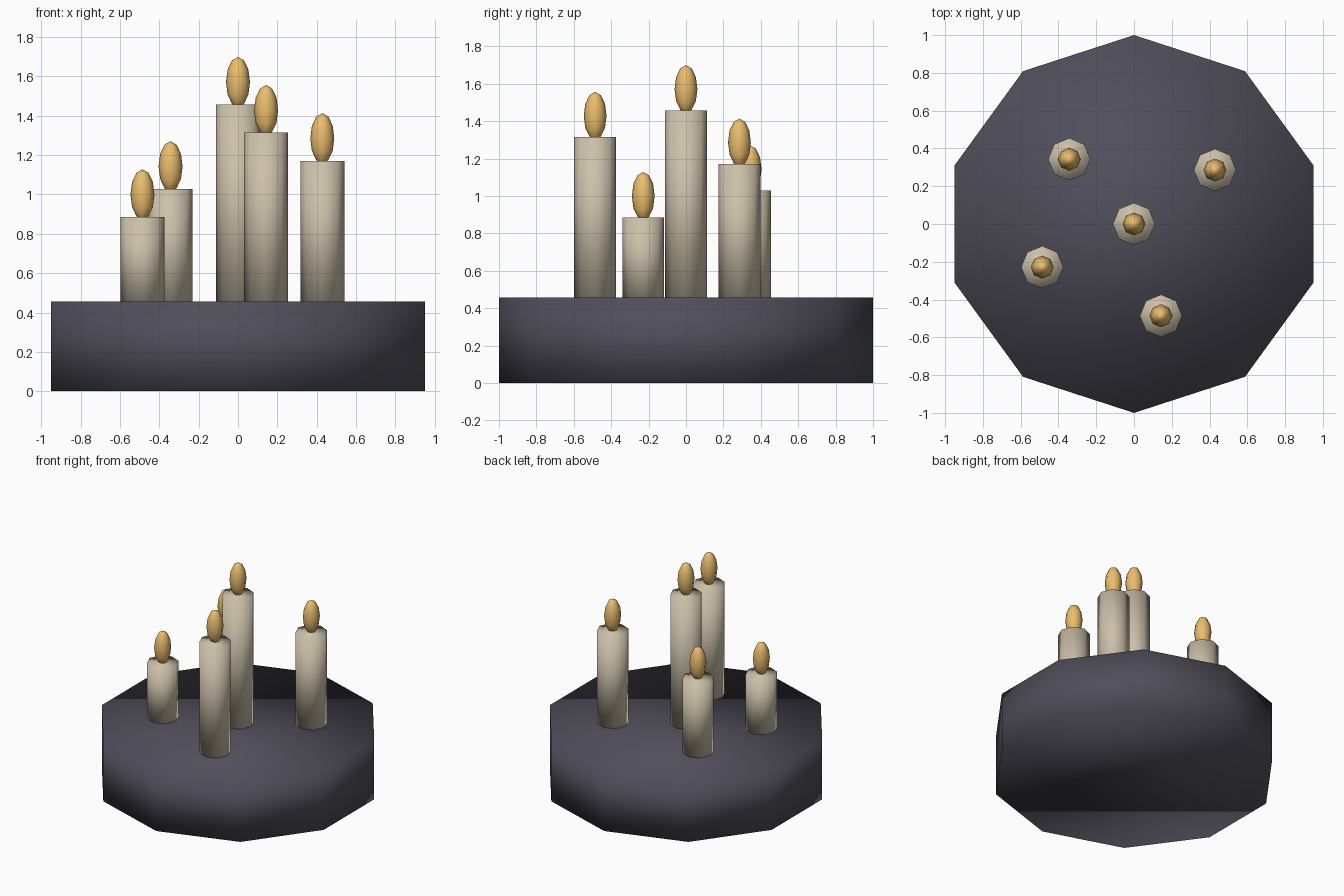
import bpy

if "Cube" in bpy.data.objects:
    bpy.data.objects.remove(bpy.data.objects["Cube"])

U = 1 / 1.4  # design units to final size


def material(name, rgb):
    m = bpy.data.materials.new(name)
    m.diffuse_color = (*rgb, 1)
    m.use_nodes = True
    m.node_tree.nodes["Principled BSDF"].inputs["Base Color"].default_value = m.diffuse_color
    return m


def finish(name, mat):
    ob = bpy.context.object
    ob.name = name
    ob.data.materials.append(mat)
    bpy.ops.object.shade_smooth()
    return ob


def cylinder(name, sides, radius, x, y, z0, height, mat):
    bpy.ops.mesh.primitive_cylinder_add(vertices=sides, radius=radius, depth=height,
                                        location=(x, y, z0 + height / 2))
    return finish(name, mat)


stone = material("dark_stone", (0.08, 0.075, 0.1))
wax = material("wax", (0.60, 0.53, 0.40))
fire = material("flame", (0.83, 0.51, 0.15))

# Ten-sided base
BASE_H = 0.64 * U
cylinder("base", 10, 1.0, 0, 0, 0, BASE_H, stone)

# Candles: x, y, height
candles = [(0, 0, 1.4), (0.2, -0.68, 1.2), (0.6, 0.4, 1.0),
           (-0.48, 0.48, 0.8), (-0.68, -0.32, 0.6)]
for i, (x, y, h) in enumerate(candles, 1):
    x, y, h = x * U, y * U, h * U
    cylinder(f"candle_{i}", 8, 0.112, x, y, BASE_H, h, wax)
    # Stretched flame, sunk slightly into the wax
    bpy.ops.mesh.primitive_uv_sphere_add(segments=8, ring_count=6, radius=1,
                                         location=(x, y, BASE_H + h + 0.114))
    flame = finish(f"flame_{i}", fire)
    flame.scale = (0.061, 0.061, 0.128)
